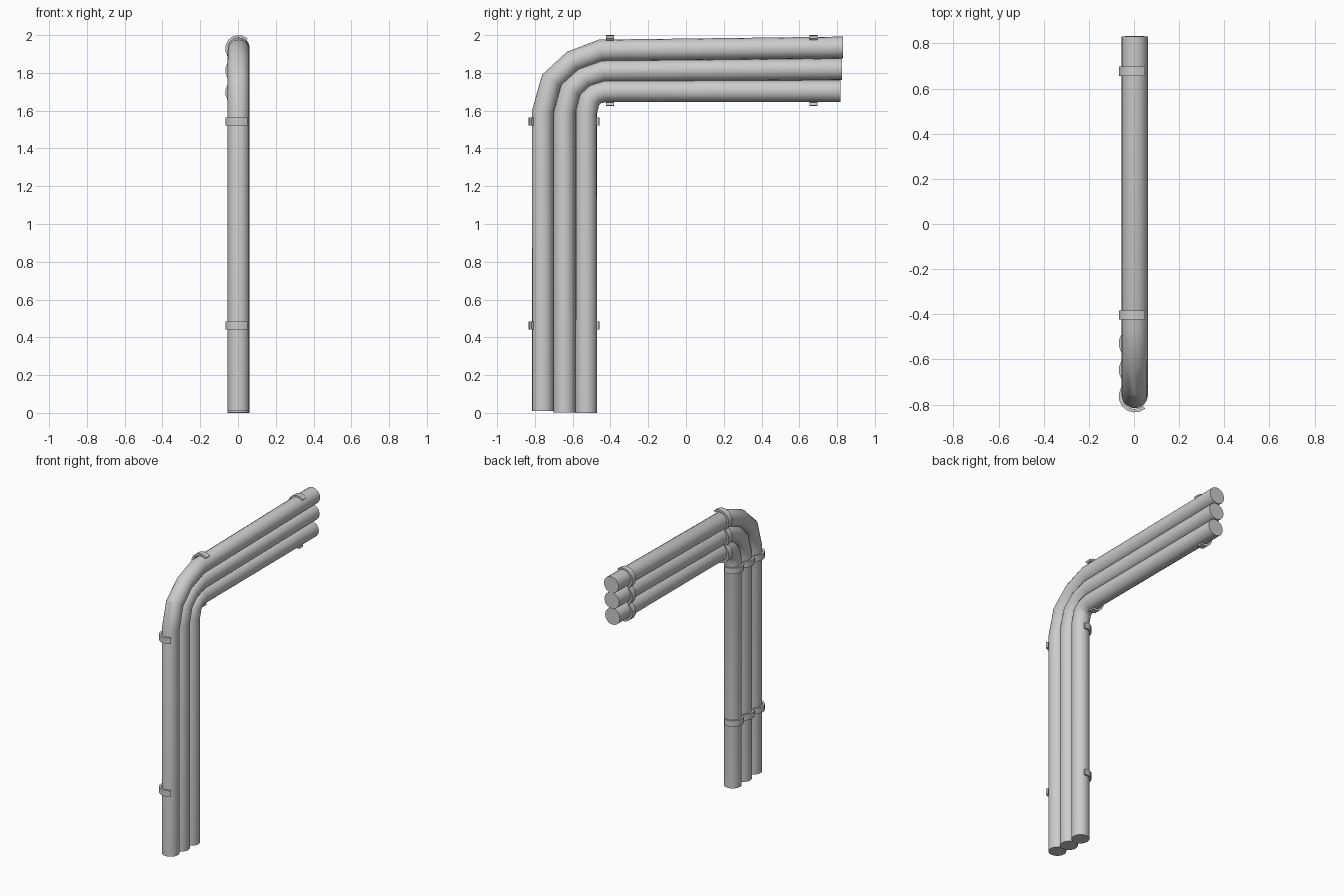
import bpy, bmesh
from math import sin, cos, pi, radians
from mathutils import Vector

if "Cube" in bpy.data.objects:
    bpy.data.objects.remove(bpy.data.objects["Cube"])

CX, R, SIDES = 0.0035, 0.058, 16


def make_object(name, bm):
    bmesh.ops.recalc_face_normals(bm, faces=bm.faces[:])
    me = bpy.data.meshes.new(name)
    bm.to_mesh(me)
    bm.free()
    ob = bpy.data.objects.new(name, me)
    bpy.context.collection.objects.link(ob)
    bpy.ops.object.select_all(action='DESELECT')
    ob.select_set(True)
    bpy.context.view_layer.objects.active = ob
    bpy.ops.object.shade_smooth_by_angle(angle=radians(30))
    return ob


def pipe(name, path):
    """Round tube swept along (y, z) points, capped at both ends."""
    bm = bmesh.new()
    pts = [Vector((CX, y, z)) for y, z in path]
    rings = []
    for i, p in enumerate(pts):
        a = (p - pts[i - 1]).normalized() if i else Vector()
        b = (pts[i + 1] - p).normalized() if i < len(pts) - 1 else Vector()
        t = (a + b).normalized()
        n = Vector((0, -t.z, t.y))
        rings.append([bm.verts.new(p + R * (Vector((1, 0, 0)) * cos(k * 2 * pi / SIDES)
                                            + n * sin(k * 2 * pi / SIDES)))
                      for k in range(SIDES)])
    for r0, r1 in zip(rings, rings[1:]):
        for k in range(SIDES):
            j = (k + 1) % SIDES
            bm.faces.new((r0[k], r0[j], r1[j], r1[k]))
    bm.faces.new(rings[0])
    bm.faces.new(rings[-1])
    make_object(name, bm)


def strap(name, centres, place):
    """Scalloped band behind three pipes; centres run from outer to inner pipe."""
    sgn = 1 if centres[0] > centres[2] else -1
    spans = [(130, -54), (54, -54), (54, -105)]
    inner, outer = [], []
    for c, (a0, a1) in zip(centres, spans):
        n = max(5, round((a0 - a1) / 22))
        for k in range(n + 1):
            a = radians(a0 + (a1 - a0) * k / n)
            if k == 0 and outer and abs(a0) == 54:
                continue        # valley point shared with the previous arc
            for lst, r in ((inner, 0.0565), (outer, 0.0715)):
                lst.append((CX - r * cos(a), c + sgn * r * sin(a)))
    bm = bmesh.new()
    rows = [[bm.verts.new(place(x, t, w)) for x, t in prof]
            for prof, w in ((inner, -0.021), (outer, -0.021), (outer, 0.021), (inner, 0.021))]
    for i in range(len(inner) - 1):
        for k in range(4):
            j = (k + 1) % 4
            bm.faces.new((rows[k][i], rows[j][i], rows[j][i + 1], rows[k][i + 1]))
    for e in (0, -1):
        bm.faces.new([r[e] for r in rows])
    make_object(name, bm)


# Three bent pipes: floor, bend points, far end
pipe("outer_pipe", [(-0.758, 0.01), (-0.758, 1.593), (-0.712, 1.76),
                    (-0.60, 1.862), (-0.45, 1.919), (0.831, 1.934)])
pipe("middle_pipe", [(-0.643, 0.002), (-0.643, 1.593), (-0.61, 1.712),
                     (-0.54, 1.775), (-0.44, 1.809), (0.825, 1.82)])
pipe("inner_pipe", [(-0.528, 0.0), (-0.528, 1.593), (-0.51, 1.66),
                    (-0.478, 1.69), (-0.43, 1.703), (0.817, 1.704)])

# Straps on the upright run
for i, z in enumerate((0.463, 1.543)):
    strap(f"upright_strap_{i + 1}", (-0.763, -0.646, -0.529),
          lambda x, t, w, z=z: (x, t, z + w))

# Straps on the horizontal run
for i, y in enumerate((-0.403, 0.676)):
    strap(f"horizontal_strap_{i + 1}", (1.9285, 1.8125, 1.6965),
          lambda x, t, w, y=y: (x, y + w, t))
